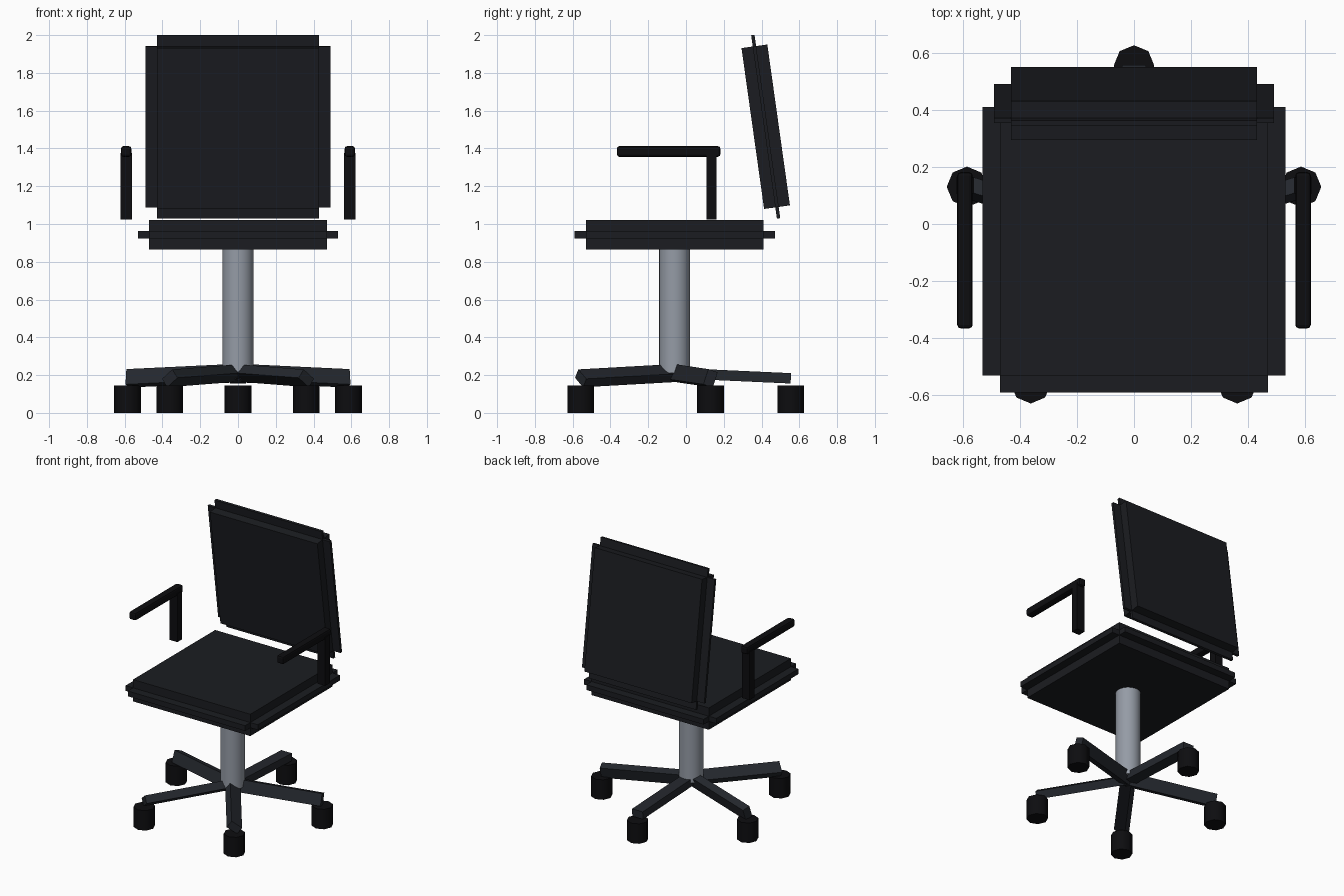
import bpy, math
from mathutils import Vector, Matrix

if "Cube" in bpy.data.objects:
    bpy.data.objects.remove(bpy.data.objects["Cube"])


def material(name, r, g, b):
    m = bpy.data.materials.new(name)
    m.diffuse_color = (r, g, b, 1)
    m.use_nodes = True
    m.node_tree.nodes["Principled BSDF"].inputs["Base Color"].default_value = m.diffuse_color
    return m


FABRIC = material("dark_fabric", 0.011, 0.012, 0.015)
PLASTIC = material("black_plastic", 0.004, 0.004, 0.005)
FRAME = material("base_metal", 0.018, 0.021, 0.027)
STEEL = material("steel", 0.30, 0.33, 0.38)


def box(name, size, matrix, mat, bevel=0):
    bpy.ops.mesh.primitive_cube_add(size=1)
    o = bpy.context.object
    o.name = name
    o.data.transform(Matrix.Diagonal((*size, 1)))
    o.matrix_world = matrix
    o.data.materials.append(mat)
    if bevel:
        b = o.modifiers.new("bevel", 'BEVEL')
        b.width = bevel
        b.segments = 2
    return o


def cylinder(name, radius, z0, z1, x, y, sides, mat, spin=0):
    bpy.ops.mesh.primitive_cylinder_add(vertices=sides, radius=radius, depth=z1 - z0,
                                        location=(x, y, (z0 + z1) / 2), rotation=(0, 0, spin))
    o = bpy.context.object
    o.name = name
    o.data.materials.append(mat)
    bpy.ops.object.shade_smooth_by_angle(angle=math.radians(50))
    return o


def cushion(name, w, d, h, lip, matrix):
    # Three crossed slabs make the stepped border around the pad
    iw, idp, ih = w - 2 * lip, d - 2 * lip, h - 2 * lip
    box(name + "_pad", (iw, idp, h), matrix, FABRIC)
    box(name + "_side_lip", (w, idp, ih), matrix, FABRIC)
    box(name + "_end_lip", (iw, d, ih), matrix, FABRIC)


# Seat and reclined backrest
cushion("seat", 1.06, 1.06, 0.158, 0.06, Matrix.Translation((0, -0.06, 0.943)))
cushion("backrest", 0.98, 0.98, 0.138, 0.06,
        Matrix.Translation((0, 0.422, 1.515)) @ Matrix.Rotation(math.radians(98), 4, 'X'))

# Gas column
HUB_Y = -0.06
cylinder("column", 0.082, 0.21, 0.87, 0, HUB_Y, 32, STEEL)

# Five-star base: sloping legs, each swung down from vertical, with a caster at the tip
for i in range(5):
    a = math.radians(90 + 72 * i)
    hub = Vector((0, HUB_Y, 0.211))
    tip = Vector((0.615 * math.cos(a), HUB_Y + 0.615 * math.sin(a), 0.183))
    d = tip - hub
    turn = Vector((0, 0, 1)).rotation_difference(d).to_matrix().to_4x4()
    box(f"base_leg_{i + 1}", (0.085, 0.055, d.length),
        Matrix.Translation((hub + tip) / 2) @ turn, FRAME)
    cylinder(f"caster_{i + 1}", 0.071, 0, 0.144, tip.x, tip.y, 8, PLASTIC)

# Armrests
for side, s in (("left", -1), ("right", 1)):
    box(side + "_arm_post", (0.062, 0.055, 0.35),
        Matrix.Translation((s * 0.592, 0.135, 1.2)), PLASTIC)
    box(side + "_arm_bar", (0.054, 0.547, 0.056),
        Matrix.Translation((s * 0.592, -0.092, 1.384)), PLASTIC, 0.012)
